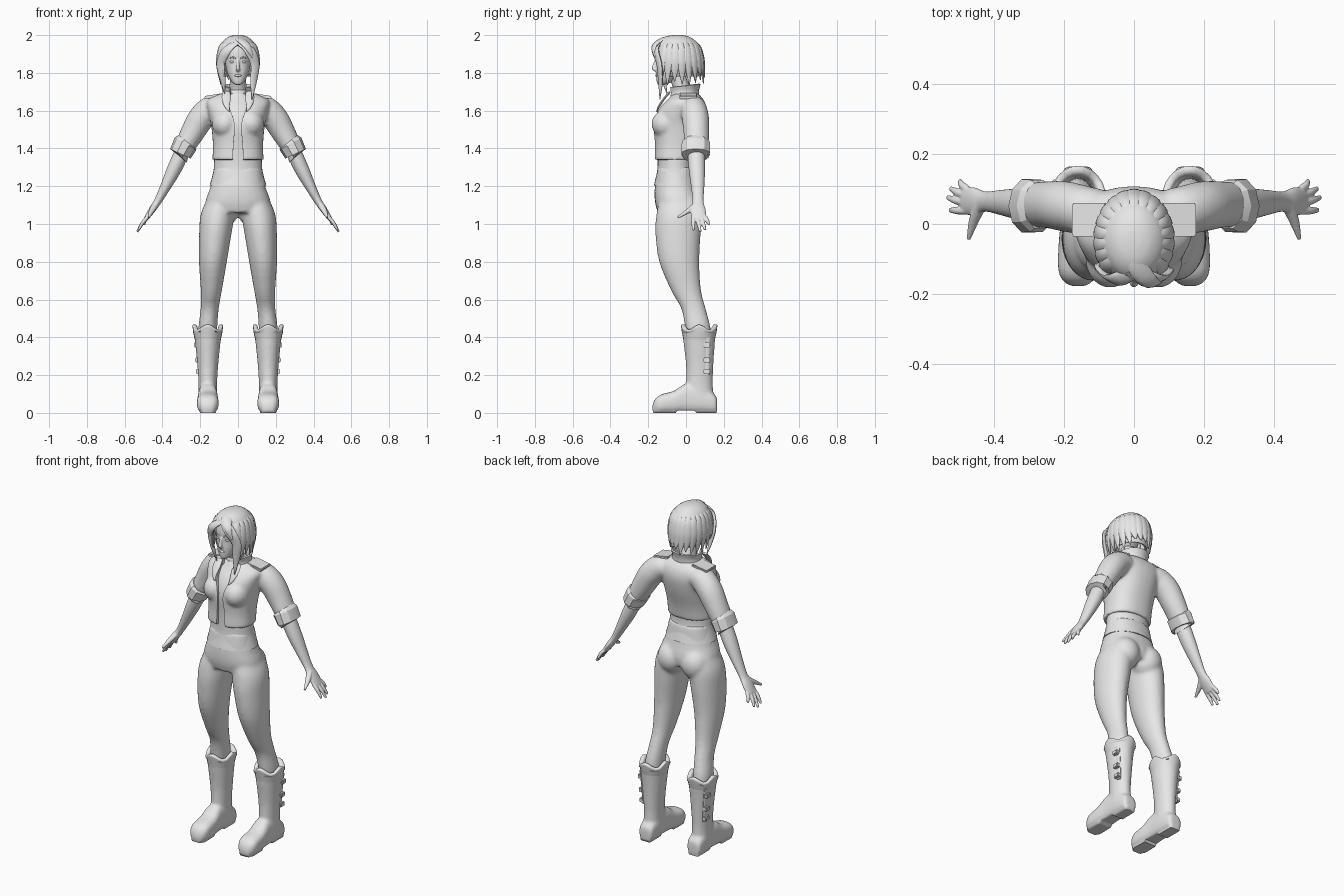
import bpy, bmesh, math, random
from mathutils import Vector

random.seed(4)
cube = bpy.data.objects.get("Cube")
if cube:
    bpy.data.objects.remove(cube, do_unlink=True)

X, Y, Z = Vector((1, 0, 0)), Vector((0, 1, 0)), Vector((0, 0, 1))
grey = bpy.data.materials.new("plain_grey")
grey.use_nodes = True
grey.diffuse_color = (0.8, 0.8, 0.8, 1)
grey.node_tree.nodes["Principled BSDF"].inputs["Base Color"].default_value = (0.8, 0.8, 0.8, 1)


def select(objs):
    bpy.ops.object.select_all(action='DESELECT')
    for o in objs:
        o.select_set(True)
    bpy.context.view_layer.objects.active = objs[0]


def make(name, bm, angle=50):
    bmesh.ops.recalc_face_normals(bm, faces=bm.faces)
    me = bpy.data.meshes.new(name)
    bm.to_mesh(me)
    bm.free()
    ob = bpy.data.objects.new(name, me)
    bpy.context.collection.objects.link(ob)
    me.materials.append(grey)
    select([ob])
    bpy.ops.object.shade_smooth_by_angle(angle=math.radians(angle))
    return ob


def spline(rows, k):
    # smooth curve through every row
    rows = [Vector(r) for r in rows]
    out = []
    for i in range(len(rows) - 1):
        p0, p1, p2, p3 = rows[max(i - 1, 0)], rows[i], rows[i + 1], rows[min(i + 2, len(rows) - 1)]
        for s in range(k):
            t = s / k
            out.append(0.5 * (2 * p1 + (p2 - p0) * t + (2 * p0 - 5 * p1 + 4 * p2 - p3) * t * t
                              + (3 * p1 - p0 - 3 * p2 + p3) * t ** 3))
    return out + [rows[-1]]


def loft(name, rows, axis=None, ref=X, n=24, p=2, k=4, gap=0, angle=50):
    # rows: x, y, z, radius along ref, radius across it
    rows = spline(rows, k)
    bm = bmesh.new()
    rings = []
    for i, r in enumerate(rows):
        c = Vector(r[:3])
        t = axis or (Vector(rows[min(i + 1, len(rows) - 1)][:3]) - Vector(rows[max(i - 1, 0)][:3])).normalized()
        a = (ref - t * ref.dot(t)).normalized()
        b = t.cross(a)
        ring = []
        for j in range(n + (1 if gap else 0)):
            th = -math.pi / 2 + gap + (2 * math.pi - 2 * gap) * j / n
            cs, sn = math.cos(th), math.sin(th)
            u = math.copysign(abs(cs) ** (2 / p), cs) * max(r[3], .001)
            v = math.copysign(abs(sn) ** (2 / p), sn) * max(r[4], .001)
            ring.append(bm.verts.new(c + a * u + b * v))
        rings.append(ring)
    m = len(rings[0])
    for r0, r1 in zip(rings, rings[1:]):
        for j in range(n):
            bm.faces.new((r0[j], r0[(j + 1) % m], r1[(j + 1) % m], r1[j]))
    if not gap:
        bm.faces.new(rings[0])
        bm.faces.new(rings[-1])
    return make(name, bm, angle)


def stack(name, rows, **kw):
    # horizontal sections: z, centre x, half width, front y, back y
    return loft(name, [(x, (f + b) / 2, z, w, (b - f) / 2) for z, x, w, f, b in rows], axis=Z, **kw)


def ball(name, loc, size):
    bm = bmesh.new()
    bmesh.ops.create_uvsphere(bm, u_segments=20, v_segments=12, radius=1)
    for v in bm.verts:
        v.co = Vector(loc) + Vector([a * b for a, b in zip(v.co, size)])
    return make(name, bm)


def box(name, loc, size, tilt=0, bevel=.004):
    bm = bmesh.new()
    bmesh.ops.create_cube(bm, size=1)
    for v in bm.verts:
        v.co = Vector([a * b for a, b in zip(v.co, size)])
    bmesh.ops.bevel(bm, geom=bm.edges[:], offset=bevel, segments=2, affect='EDGES')
    for v in bm.verts:
        x, z = v.co.x, v.co.z
        v.co = Vector(loc) + Vector((x * math.cos(tilt) + z * math.sin(tilt), v.co.y,
                                     z * math.cos(tilt) - x * math.sin(tilt)))
    return make(name, bm)


def mirror(ob):
    bm = bmesh.new()
    bm.from_mesh(ob.data)
    for v in bm.verts:
        v.co.x *= -1
    name = ob.name
    ob.name = "left_" + name
    return make("right_" + name, bm)


def bake(ob):
    bpy.context.view_layer.update()
    me = bpy.data.meshes.new_from_object(ob.evaluated_get(bpy.context.evaluated_depsgraph_get()))
    ob.modifiers.clear()
    ob.data = me
    select([ob])
    bpy.ops.object.shade_smooth_by_angle(angle=math.radians(50))


def fuse(name, objs, voxel=.01, smooth=6):
    select(objs)
    bpy.ops.object.join()
    ob = objs[0]
    ob.name = name
    rm = ob.modifiers.new("blend", 'REMESH')
    rm.mode, rm.voxel_size = 'VOXEL', voxel
    sm = ob.modifiers.new("soften", 'SMOOTH')
    sm.iterations = smooth
    bake(ob)
    return ob


def thicken(ob, t):
    ob.modifiers.new("thickness", 'SOLIDIFY').thickness = t
    bake(ob)


# Trousers
hips = stack("hips", [(1.3, 0, .125, -.15, .045), (1.2, 0, .145, -.165, .06), (1.12, 0, .172, -.165, .08),
                      (1.06, 0, .16, -.15, .075)], p=2.3)
leg = stack("leg", [(1.13, .09, .075, -.14, .07), (1.05, .108, .09, -.157, .08), (.95, .12, .086, -.162, .078),
                    (.8, .133, .074, -.142, .07), (.65, .141, .056, -.08, .08), (.55, .15, .048, -.025, .105),
                    (.45, .16, .05, -.005, .13), (.36, .16, .045, .01, .13)])
seat = ball("seat", (.078, .01, 1.08), (.085, .09, .095))
fuse("trousers", [hips, leg, mirror(leg), seat, mirror(seat)])

# Boots: shaft and foot blended, jagged top, strap with buckles
shaft = stack("shaft", [(.42, .16, .073, -.018, .158), (.36, .16, .066, -.012, .152), (.25, .16, .055, 0, .145),
                        (.15, .16, .049, 0, .142), (.06, .16, .05, 0, .15)])
foot = loft("foot", [(.16, y, h / 2, w, h / 2) for y, h, w in
                     [(.165, .07, .03), (.15, .1, .044), (.08, .14, .05), (0, .155, .051), (-.06, .118, .056),
                      (-.13, .098, .057), (-.163, .075, .043), (-.178, .04, .02)]], axis=Y, p=2.8)
boot = fuse("boot", [shaft, foot], smooth=3)
for v in boot.data.vertices:
    v.co.z = max(v.co.z, 0) if v.co.z > .012 else (.012 if -.05 < v.co.y < .05 else 0)
rim = stack("boot_rim", [(.375, .16, .066, -.012, .15), (.42, .16, .076, -.02, .16), (.45, .16, .08, -.026, .166),
                         (.452, .16, .06, -.005, .145), (.42, .16, .05, .005, .13)])
for v in rim.data.vertices:
    if v.co.z > .435:
        v.co.z += .014 * math.cos(4 * math.atan2(v.co.y - .07, v.co.x - .16))
strap = loft("boot_strap", [(.215, .112, .4, .02, .008), (.205, .11, .3, .018, .008), (.2, .108, .2, .018, .008)], ref=Y, n=12)
for part in (boot, rim, strap):
    mirror(part)
for z in (.22, .28, .36):
    mirror(box("boot_buckle", (.192 + z * .08, .11, z), (.026, .036, .026)))

# Shirt, visible at the waist and in the jacket opening
stack("shirt", [(1.205, 0, .15, -.17, .066), (1.28, 0, .13, -.153, .045), (1.34, 0, .126, -.15, .04),
                (1.42, 0, .12, -.152, .05), (1.52, 0, .125, -.16, .08), (1.6, 0, .13, -.135, .08),
                (1.66, 0, .1, -.09, .06), (1.69, 0, .06, -.07, .045)], n=32)

# Cropped jacket blended with its sleeves, then opened in front
body = stack("jacket_body", [(1.34, 0, .136, -.168, .05), (1.42, 0, .133, -.165, .065), (1.52, 0, .142, -.172, .095),
                             (1.6, 0, .16, -.15, .108), (1.655, 0, .165, -.105, .095), (1.69, 0, .1, -.07, .065)],
             n=32, p=2.3)
bust = ball("bust", (.068, -.105, 1.53), (.07, .078, .075))
sleeve = loft("sleeve", [(.1, .035, 1.62, .065, .06), (.145, .04, 1.607, .07, .07), (.195, .05, 1.56, .072, .07),
                         (.24, .055, 1.485, .068, .064), (.29, .055, 1.395, .064, .052)], ref=Y)
jacket = fuse("jacket", [body, bust, mirror(bust), sleeve, mirror(sleeve)], voxel=.009, smooth=5)
opening = stack("jacket_opening", [(1.3, 0, .03, -.25, -.09), (1.42, 0, .024, -.25, -.09), (1.53, 0, .018, -.25, -.09),
                                   (1.62, 0, .045, -.25, -.06), (1.74, 0, .06, -.25, -.03)], p=6)
opening.hide_render = True
cut = jacket.modifiers.new("open", 'BOOLEAN')
cut.operation, cut.object, cut.solver = 'DIFFERENCE', opening, 'EXACT'
bake(jacket)
bpy.data.objects.remove(opening, do_unlink=True)

# Collar, lapels, shoulder plates and rolled cuffs
collar = stack("collar", [(1.67, 0, .078, -.085, .058), (1.705, 0, .072, -.083, .06), (1.735, 0, .08, -.088, .068)], gap=.55)
for v in collar.data.vertices:
    v.co.z += .12 * v.co.y
thicken(collar, .01)
mirror(loft("lapel", [(.062, -.085, 1.7, .02, .006), (.062, -.115, 1.665, .024, .006), (.058, -.142, 1.625, .014, .006),
                      (.045, -.155, 1.595, .002, .003)], n=12))
mirror(box("shoulder_plate", (.128, .012, 1.677), (.1, .095, .016), tilt=.16))
mirror(loft("cuff", [(.27, .052, 1.435, .068, .058), (.278, .052, 1.425, .078, .066), (.305, .052, 1.372, .08, .06),
                     (.308, .052, 1.362, .07, .052), (.297, .052, 1.38, .05, .04)], ref=Y, n=10, k=1, angle=30))

# Forearms and hands
parts = [loft("forearm", [(.27, .055, 1.43, .045, .04), (.305, .055, 1.36, .045, .04), (.34, .058, 1.285, .043, .038),
                          (.385, .062, 1.195, .035, .028), (.425, .064, 1.12, .029, .02),
                          (.455, .064, 1.075, .04, .018), (.487, .068, 1.027, .04, .012)], ref=Y)]
for base, tip, x, z in ((.1, .124, .498, .995), (.08, .102, .525, .968), (.059, .076, .533, .958), (.037, .04, .527, .967)):
    parts.append(loft("finger", [(.477, base, 1.04, .011, .011), ((.477 + x) / 2 + .005, (base + tip) / 2, (1.04 + z) / 2, .011, .01),
                                 (x, tip, z, .007, .006)], ref=Y, n=10))
parts.append(loft("thumb", [(.44, .05, 1.1, .018, .014), (.458, .01, 1.068, .015, .013), (.473, -.043, 1.035, .006, .007)], n=10))
mirror(fuse("arm", parts, voxel=.004, smooth=2))

# Neck, undershirt band and head
loft("neck", [(0, 0, 1.64, .052, .05), (0, -.015, 1.7, .045, .046), (0, -.05, 1.79, .043, .045)], axis=Z)
loft("neck_band", [(0, -.012, 1.67, .062, .06), (0, -.014, 1.705, .054, .053), (0, -.014, 1.71, .046, .045)], axis=Z)
skull = stack("skull", [(1.737, 0, .016, -.15, -.11), (1.755, 0, .036, -.155, -.07), (1.8, 0, .057, -.158, -.02),
                        (1.85, 0, .068, -.157, .01), (1.9, 0, .073, -.16, .03), (1.95, 0, .062, -.145, .02),
                        (1.98, 0, .03, -.1, -.02)], p=2.2)
nose = loft("nose", [(0, -.156, 1.872, .006, .006), (0, -.166, 1.845, .008, .01), (0, -.169, 1.822, .013, .012),
                     (0, -.158, 1.812, .011, .006)], n=12)
fuse("head", [skull, nose], voxel=.005, smooth=3)
ball("lips", (0, -.155, 1.786), (.018, .008, .007))
mirror(ball("eye", (.03, -.146, 1.858), (.014, .009, .007)))
mirror(loft("eyebrow", [(.012, -.156, 1.877, .004, .003), (.03, -.154, 1.882, .004, .004), (.048, -.141, 1.877, .002, .002)],
            ref=Z, n=8))
mirror(ball("ear", (.072, -.055, 1.84), (.01, .02, .03)))

# Hair cap, opened around the face
cap = stack("hair_cap", [(2, 0, .02, -.07, -.02), (1.99, 0, .052, -.115, .02), (1.96, 0, .085, -.152, .058),
                         (1.9, 0, .104, -.172, .085), (1.84, 0, .106, -.165, .085), (1.78, 0, .08, -.12, .065)], n=36)
bm = bmesh.new()
bm.from_mesh(cap.data)
gone = []
for f in bm.faces:
    c = f.calc_center_median()
    if len(f.verts) > 4 and c.z < 1.9 or c.y < -.1 and c.z < 1.945 - 9 * c.x ** 2:
        gone.append(f)
bmesh.ops.delete(bm, geom=gone, context='FACES')
bm.to_mesh(cap.data)
bm.free()
thicken(cap, .012)

# Hair locks: a ring of spiky ones round the back, sweeping ones in front
for i in range(17):
    th = math.radians(-38 + 256 * i / 16)
    c, s, low = math.cos(th), math.sin(th), random.uniform(-.03, .03)
    loft("hair_lock", [(r * c, q * s - .045, z, w, t) for r, q, z, w, t in
                       ((.035, .045, 1.985, .008, .008), (.088, .108, 1.945, .02, .01), (.106, .132, 1.88, .024, .01),
                        (.104, .137, 1.82, .02, .009), (.092, .143, 1.76 + low, .002, .002))],
         ref=Vector((-s, c, 0)), n=10)
for name, path in (
        ("left_forelock", ((-.015, -.13, 1.97, .02, .01), (.055, -.162, 1.925, .03, .01), (.09, -.142, 1.85, .026, .011),
                           (.083, -.135, 1.76, .02, .011), (.074, -.138, 1.66, .002, .002))),
        ("right_forelock", ((.01, -.13, 1.97, .02, .01), (-.055, -.16, 1.925, .026, .01), (-.092, -.13, 1.85, .024, .011),
                            (-.082, -.12, 1.77, .017, .01), (-.07, -.1, 1.69, .002, .002))),
        ("top_lock", ((0, -.05, 1.992, .02, .008), (.01, -.12, 1.978, .03, .01), (.05, -.168, 1.94, .022, .01),
                      (.078, -.165, 1.88, .003, .003)))):
    loft(name, path, ref=Vector((1, .5 if path[2][0] > 0 else -.5, 0)), n=12)
